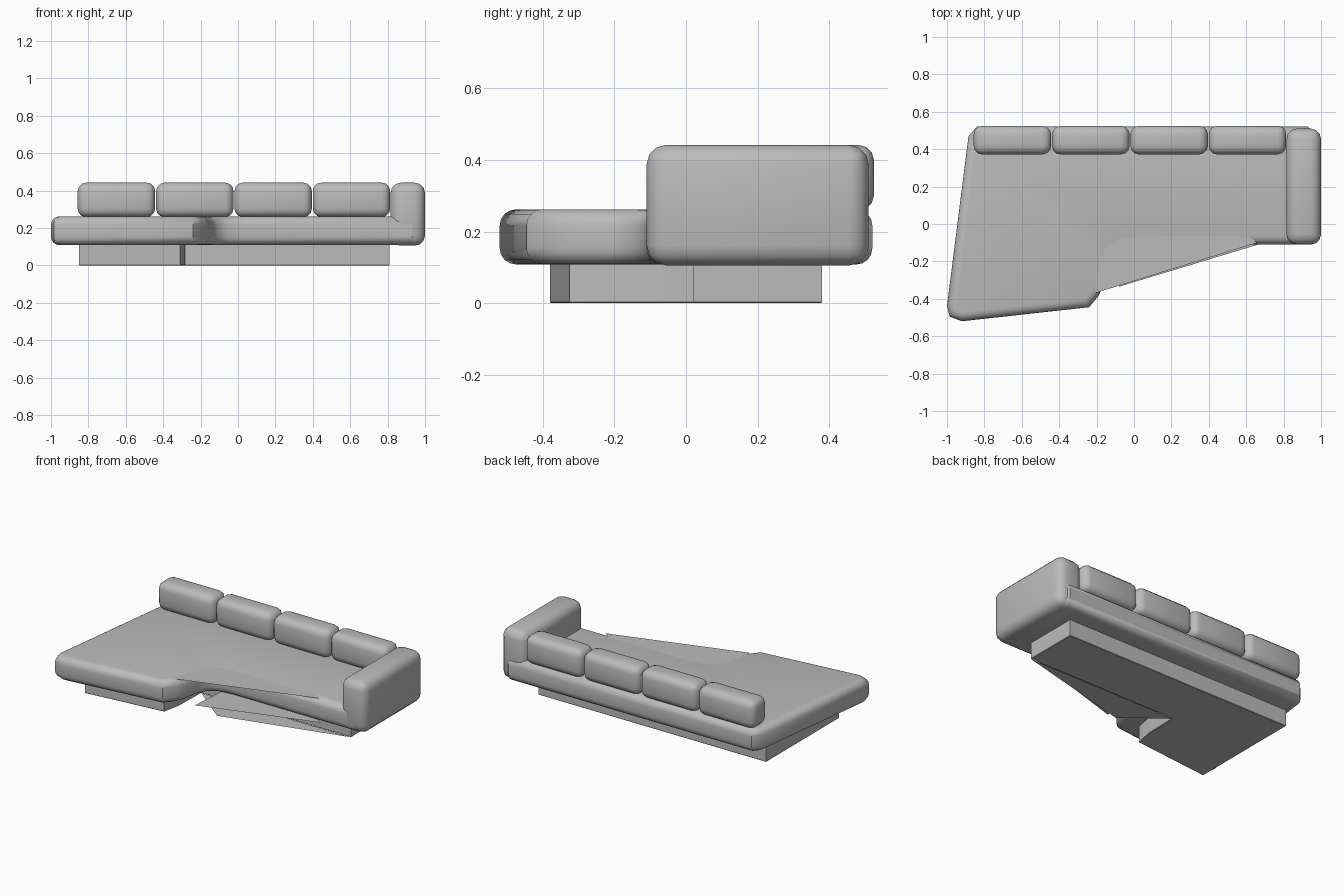
import bpy, bmesh, math
from mathutils import Vector

if "Cube" in bpy.data.objects:
    bpy.data.objects.remove(bpy.data.objects["Cube"])

fabric = bpy.data.materials.new("grey_fabric")
fabric.diffuse_color = (0.5, 0.5, 0.5, 1)
fabric.use_nodes = True
fabric.node_tree.nodes["Principled BSDF"].inputs["Base Color"].default_value = fabric.diffuse_color


def finish(bm, name, smooth=True, recalc=True):
    if recalc:
        bmesh.ops.recalc_face_normals(bm, faces=bm.faces)
    mesh = bpy.data.meshes.new(name)
    bm.to_mesh(mesh)
    bm.free()
    mesh.materials.append(fabric)
    ob = bpy.data.objects.new(name, mesh)
    bpy.context.collection.objects.link(ob)
    if smooth:
        bpy.ops.object.select_all(action='DESELECT')
        ob.select_set(True)
        bpy.context.view_layer.objects.active = ob
        bpy.ops.object.shade_smooth_by_angle(angle=math.radians(40))
    return ob


def inset(points, d):
    """Move a counter-clockwise outline inward by d with mitred corners."""
    pts = [Vector(p) for p in points]
    out = []
    for i, p in enumerate(pts):
        a = (p - pts[i - 1]).normalized()
        b = (pts[(i + 1) % len(pts)] - p).normalized()
        n1, n2 = Vector((-a.y, a.x)), Vector((-b.y, b.x))
        out.append(p + (n1 + n2) * d / (1 + n1.dot(n2)))
    return out


def slab(name, outline, z0, z1, r, steps=4):
    """Extruded outline with rounded top and bottom rims."""
    arc = [math.pi / 2 * i / steps for i in range(steps + 1)]
    rings = [(r * (1 - math.sin(t)), z0 + r * (1 - math.cos(t))) for t in arc]
    rings += [(r * (1 - math.cos(t)), z1 - r * (1 - math.sin(t))) for t in arc]
    bm = bmesh.new()
    loops = [[bm.verts.new((p.x, p.y, z)) for p in inset(outline, d)] for d, z in rings]
    n = len(outline)
    for low, high in zip(loops, loops[1:]):
        for i in range(n):
            j = (i + 1) % n
            bm.faces.new((low[i], low[j], high[j], high[i]))
    bm.faces.new(loops[0][::-1])
    bm.faces.new(loops[-1])
    return finish(bm, name)


def cushion(name, low, high, r):
    """Box with soft rounded edges."""
    bm = bmesh.new()
    bmesh.ops.create_cube(bm, size=1)
    for v in bm.verts:
        v.co = [(a + b) / 2 + c * (b - a) for a, b, c in zip(low, high, v.co)]
    bmesh.ops.bevel(bm, geom=bm.edges[:], offset=r, segments=3, profile=0.5,
                    affect='EDGES')
    return finish(bm, name)


def sheet(name, outline, z, up=True):
    """Flat panel of fabric."""
    bm = bmesh.new()
    f = bm.faces.new([bm.verts.new((x, y, z)) for x, y in outline])
    f.normal_update()
    if (f.normal.z > 0) != up:
        f.normal_flip()
    return finish(bm, name, False, False)


# Seat with the chaise on the left and a curved inner corner
slab("seat", [
    (-1.0, -0.44), (-0.985, -0.495), (-0.92, -0.52), (-0.24, -0.445),
    (-0.19, -0.385), (-0.155, -0.31), (-0.14, -0.21), (-0.115, -0.155),
    (-0.06, -0.12), (0.03, -0.11), (0.93, -0.11), (0.98, -0.06),
    (0.98, 0.47), (0.93, 0.52), (-0.84, 0.52), (-0.885, 0.47)],
    0.108, 0.262, 0.045)

# Panels spanning the inner corner of the seat
sheet("seat_top_panel", [(-0.21, -0.37), (0.66, -0.10), (0.6, -0.06), (-0.06, -0.06),
                         (-0.17, -0.14), (-0.2, -0.28)], 0.2615)
sheet("seat_bottom_panel", [(-0.08, -0.335), (0.68, -0.105), (0.6, -0.06),
                            (-0.06, -0.07)], 0.1085, False)

# Plinth
base = [(-0.85, -0.38), (-0.31, -0.325), (-0.285, -0.2), (-0.28, 0.02),
        (0.81, 0.02), (0.81, 0.38), (-0.85, 0.38)]
slab("plinth", base, 0.0, 0.112, 0.003, 1)
sheet("plinth_bottom_panel", [(-0.28, 0.02), (-0.02, -0.19), (0.81, 0.02)], 0.0, False)

# Armrest
cushion("armrest", (0.815, -0.11, 0.105), (1.0, 0.51, 0.442), 0.055)

# Back cushions
for i in range(4):
    x = -0.857 + 0.419 * i
    cushion(f"back_cushion_{i + 1}", (x, 0.372, 0.258), (x + 0.414, 0.525, 0.442), 0.045)
